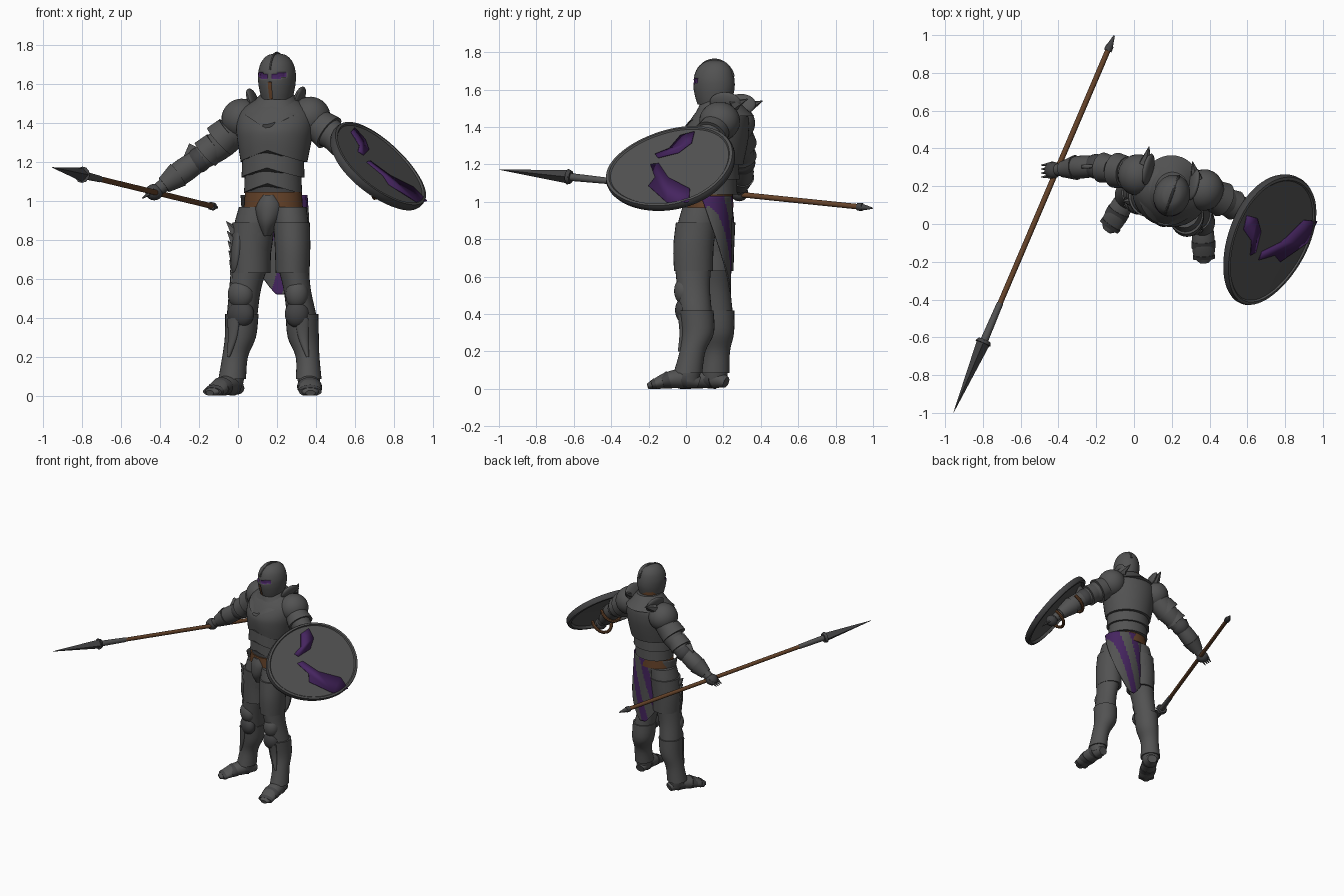
import bpy, bmesh, math
from mathutils import Vector, Matrix

cube = bpy.data.objects.get("Cube")
if cube:
    bpy.data.objects.remove(cube, do_unlink=True)


def material(name, r, g, b):
    m = bpy.data.materials.new(name)
    m.use_nodes = True
    m.diffuse_color = (r, g, b, 1)
    m.node_tree.nodes["Principled BSDF"].inputs["Base Color"].default_value = (r, g, b, 1)
    return m


STEEL = material("dark steel", .085, .085, .085)
DARK = material("blackened steel", .055, .055, .057)
PURPLE = material("purple cloth", .06, .018, .115)
LEATHER = material("brown leather", .13, .055, .022)


def finish(name, bm, *mats):
    bmesh.ops.recalc_face_normals(bm, faces=bm.faces)
    me = bpy.data.meshes.new(name)
    bm.to_mesh(me)
    bm.free()
    for m in mats:
        me.materials.append(m)
    ob = bpy.data.objects.new(name, me)
    bpy.context.collection.objects.link(ob)
    bpy.ops.object.select_all(action='DESELECT')
    ob.select_set(True)
    bpy.context.view_layer.objects.active = ob
    bpy.ops.object.shade_smooth_by_angle(angle=math.radians(40))
    return ob


def smooth_rings(rings, steps):
    """Catmull-Rom interpolation between rings (x, y, z, width, depth, peak)."""
    rings = [(*r, 0)[:6] for r in rings]
    out = []
    for i in range(len(rings) - 1):
        p = [rings[max(0, min(len(rings) - 1, i + k))] for k in (-1, 0, 1, 2)]
        for s in range(steps):
            t = s / steps
            out.append([b + .5 * t * (c - a + t * (2*a - 5*b + 4*c - d + t * (3*(b - c) + d - a)))
                        for a, b, c, d in zip(*p)])
    return out + [list(rings[-1])]


def loft(name, rings, mat, yaw=0, sweep=False, segs=28, steps=4, extra=()):
    """Elliptical sections: level and turned by yaw, or square to the path."""
    rings = smooth_rings(rings, steps)
    bm, rows = bmesh.new(), []
    for i, r in enumerate(rings):
        c = Vector(r[:3])
        u = Vector((math.cos(yaw), math.sin(yaw), 0))
        v = Vector((-u.y, u.x, 0))
        if sweep:
            t = Vector(rings[min(i + 1, len(rings) - 1)][:3]) - Vector(rings[max(i - 1, 0)][:3])
            u = t.cross(Vector((0, 0, 1))).normalized()
            v = u.cross(t).normalized()
        row = []
        for k in range(segs):
            a = math.tau * k / segs
            p = c + u * math.cos(a) * r[3] + v * math.sin(a) * r[4]
            if math.sin(a) < 0:
                p.z += r[5] * (1 - abs(math.cos(a)))
            p.z = max(p.z, 0)
            row.append(bm.verts.new(p))
        rows.append(row)
    for a, b in zip(rows, rows[1:]):
        for k in range(segs):
            j = (k + 1) % segs
            bm.faces.new((a[k], a[j], b[j], b[k]))
    bm.faces.new(rows[0])
    bm.faces.new(rows[-1])
    return finish(name, bm, mat, *extra)


def cone(name, p, q, r1, r2, mat, segs=12):
    p, q = Vector(p), Vector(q)
    bm = bmesh.new()
    m = Matrix.Translation((p + q) / 2) @ (q - p).to_track_quat('Z', 'Y').to_matrix().to_4x4()
    bmesh.ops.create_cone(bm, cap_ends=True, segments=segs, radius1=r1, radius2=r2,
                          depth=(q - p).length, matrix=m)
    return finish(name, bm, mat)


def ball(name, p, size, mat, turn=(0, 0, 0)):
    bm = bmesh.new()
    m = Matrix.LocRotScale(Vector(p), Matrix.Rotation(turn[2], 3, 'Z') @ Matrix.Rotation(turn[1], 3, 'Y')
                           @ Matrix.Rotation(turn[0], 3, 'X'), Vector(size))
    bmesh.ops.create_uvsphere(bm, u_segments=24, v_segments=14, radius=1, matrix=m)
    return finish(name, bm, mat)


def plate(name, points, mat, thick):
    bm = bmesh.new()
    bm.faces.new([bm.verts.new(p) for p in points])
    ob = finish(name, bm, mat)
    mod = ob.modifiers.new("thickness", 'SOLIDIFY')
    mod.thickness, mod.offset = thick, 0
    return ob


# Torso: body, breastplate, belly lames, collar, belt
YAW = -.22
loft("body", [(.19, .13, .86, .1, .09), (.19, .13, .93, .15, .115), (.18, .13, 1.05, .135, .11),
              (.185, .15, 1.2, .15, .13), (.19, .17, 1.4, .17, .14), (.2, .18, 1.5, .09, .08)], DARK, YAW)
loft("breastplate", [(.185, .15, 1.2, .172, .155, .06), (.187, .155, 1.29, .188, .17, .045),
                     (.19, .165, 1.38, .2, .172), (.195, .185, 1.46, .185, .145),
                     (.2, .19, 1.52, .11, .1)], STEEL, YAW, segs=40)
for i, (z, w) in enumerate([(1.12, .163), (1.04, .15)]):
    loft(f"belly_lame_{i}", [(.18, .142, z, w, w * .88, .05), (.18, .142, z + .13, w - .006, w * .84, .05)],
         STEEL, YAW, segs=40)
loft("collar", [(.19, .178, 1.46, .165, .187, -.09), (.195, .18, 1.5, .125, .14, -.06),
                (.2, .18, 1.545, .088, .095)], STEEL, YAW, segs=40)
loft("neck", [(.2, .17, 1.46, .075, .075), (.2, .17, 1.57, .075, .08)], LEATHER)
loft("belt", [(.182, .13, .97, .152, .122), (.182, .13, 1.045, .147, .12)], LEATHER, YAW)
loft("groin_plate", [(.15, .075, .82, .015, .04), (.16, .07, .89, .055, .08),
                     (.165, .07, .97, .075, .085), (.17, .08, 1.03, .05, .08)], STEEL, YAW)

# Helmet with sunken eye and mouth openings
HEAD = -.35
helmet = loft("helmet", [(.2, .15, 1.52, .076, .09), (.2, .15, 1.56, .086, .102), (.2, .15, 1.61, .094, .112),
                         (.2, .15, 1.66, .094, .11), (.2, .152, 1.71, .08, .094), (.2, .155, 1.745, .05, .06),
                         (.2, .155, 1.757, .012, .02)], STEEL, HEAD, segs=60, steps=6, extra=(PURPLE, LEATHER))
bm = bmesh.new()
bm.from_mesh(helmet.data)
holes = []
for f in bm.faces:
    c = f.calc_center_median() - Vector((.2, .15, 0))
    a = abs(math.degrees(math.atan2(c.x, -c.y) - HEAD))
    if 7 < a < 48 and 1.622 + a * .0003 < c.z < 1.65 + a * .0003:
        f.material_index = 1
        holes.append(f)
    elif a < 7 and c.z < 1.61 and len(f.verts) == 4:
        f.material_index = 2
        holes.append(f)
bmesh.ops.inset_region(bm, faces=holes, thickness=.002, depth=-.009)
bm.to_mesh(helmet.data)
bm.free()
front = Vector((math.sin(HEAD), -math.cos(HEAD), 0))
top = Vector((.2, .152, 1.64))
crest = [top + front * math.cos(a) * .112 + Vector((0, 0, math.sin(a) * .118))
         for a in [math.radians(d) for d in range(15, 170, 15)]]
loft("helmet_crest", [(*p, .007, .008) for p in crest], STEEL, sweep=True, segs=8, steps=2)

# Arms: upper arm, elbow guard, forearm, gauntlet, shoulder guard
arms = {
    "right": [(.03, .26, 1.42), (-.08, .288, 1.3), (-.2, .305, 1.21), (-.3, .3, 1.14), (-.375, .29, 1.085), (-.43, .285, 1.045)],
    "left": [(.36, .18, 1.43), (.46, .13, 1.355), (.56, .085, 1.28), (.64, .045, 1.205), (.72, .005, 1.12), (.78, -.03, 1.05)]}
for side, pts in arms.items():
    s = -1 if side == "right" else 1
    sh, mid, el, fo, wr, hand = [Vector(p) for p in pts]
    loft(side + "_upper_arm", [(*sh, .085, .085), (*mid, .077, .08), (*el, .055, .058)], STEEL, sweep=True)
    loft(side + "_forearm", [(*el, .055, .058), (*fo, .06, .063), (*wr, .036, .038), (*hand, .03, .03)], STEEL, sweep=True)
    for i, t in enumerate((.3, .62)):
        a, b = sh.lerp(el, t), sh.lerp(el, t + .24)
        r = .094 - .014 * i
        loft(f"{side}_arm_lame_{i}", [(*a, r - .01, r - .01), (*b, r, r)], STEEL, sweep=True)
    loft(side + "_cuff", [(*fo.lerp(wr, .1), .066, .068), (*wr.lerp(hand, .1), .042, .044)], STEEL, sweep=True)
    ball(side + "_elbow_guard", el, (.064, .066, .066), DARK)
    ball(side + "_shoulder_guard", sh + Vector((s * .01, 0, 0)), (.105, .11, .105), STEEL, (0, s * .5, YAW))
    ball(side + "_neck_guard", sh + Vector((-s * .045, .03, .1)), (.022, .085, .06), STEEL, (0, s * .35, YAW))
    cone(side + "_shoulder_spike", sh + Vector((-s * .03, .06, .08)), sh + Vector((-s * .05, .15, .12)), .035, .002, STEEL, 6)
    up = Vector((s * .5, 0, .85))
    plate(side + "_elbow_fin", [el - (fo - el) * .3 + up * .04, el + up * .1, fo + up * .02, el + up * .02], STEEL, .02)
    ball(side + "_fist", hand, (.045, .045, .042), DARK)
    for k in range(4):
        off = Vector((0, .032 - .021 * k, .012))
        cone(f"{side}_knuckle_{k}", hand + off, hand + off + (hand - wr).normalized() * .075, .016, .003, STEEL, 6)

# Spear
tip, tail = Vector((-.955, -.997, 1.172)), Vector((-.105, .997, .966))
along = lambda t: tip.lerp(tail, t)
cone("spear_head", along(.19), tip, .037, .001, DARK, 4)
cone("spear_ring", along(.183), along(.192), .042, .034, DARK)
cone("spear_socket", along(.19), along(.29), .021, .017, STEEL)
cone("spear_shaft", along(.28), along(.97), .0145, .0145, LEATHER)
cone("spear_butt_ring", along(.96), along(.973), .021, .021, DARK)
cone("spear_butt", along(.97), tail, .019, .004, DARK)

# Shield: egg-shaped dish turned to face out, forward and up
centre, n = Vector((.712, -.085, 1.178)), Vector((.657, -.33, .677)).normalized()
long_axis = Vector((.387, .92, .074))
long_axis = (long_axis - n * long_axis.dot(n)).normalized()
short_axis = n.cross(long_axis)
bm, rows = bmesh.new(), []
for scale, h in [(.02, -.002), (.9, -.006), (.93, -.026), (.985, -.024), (1, -.01), (1, .006),
                 (.985, .018), (.94, .02), (.92, .012), (.02, .014)]:
    row = []
    for k in range(64):
        a = math.tau * k / 64
        egg = .292 * math.sin(a) * (1 + .1 * math.cos(a))
        row.append(bm.verts.new(centre + (long_axis * .367 * math.cos(a) + short_axis * egg) * scale + n * h))
    rows.append(row)
for a, b in zip(rows, rows[1:]):
    for k in range(64):
        f = bm.faces.new((a[k], a[(k + 1) % 64], b[(k + 1) % 64], b[k]))
        f.material_index = int(a in rows[2:6])
bm.faces.new(rows[0])
bm.faces.new(rows[-1])
finish("shield", bm, STEEL, DARK)
marks = {
    "upper": [(.045, 1.375), (-.03, 1.355), (-.09, 1.285), (-.165, 1.255), (-.15, 1.235), (-.04, 1.262), (.03, 1.315)],
    "lower": [(-.19, 1.2), (-.145, 1.205), (-.095, 1.13), (.02, 1.07), (.015, 1.0), (-.1, .995), (-.2, 1.085), (-.165, 1.13)]}
face = centre + n * .0155
for key, outline in marks.items():
    plate(key + "_shield_mark",
          [(face.x - (n.y * (y - face.y) + n.z * (z - face.z)) / n.x, y, z) for y, z in outline], PURPLE, .006)
for i, p in enumerate([(.63, .055, 1.225), (.76, -.015, 1.075)]):
    p = Vector(p)
    loop = [p + long_axis * math.cos(a) * .075 - n * math.sin(a) * .085
            for a in [math.pi * k / 8 - .25 for k in range(11)]]
    loft(f"shield_strap_{i}", [(*q, .012, .012) for q in loop], LEATHER, sweep=True, segs=8, steps=1)

# Legs: thigh, shin, knee guard, greave, boot
legs = {
    "right": ([(.1, .15, .97, .095, .1), (.08, .15, .85, .105, .11), (.065, .15, .7, .098, .1), (.037, .15, .55, .082, .088),
               (.02, .165, .4, .078, .085), (.012, .17, .3, .073, .08), (-.015, .165, .2, .06, .064), (-.03, .155, .1, .064, .07), (-.03, .155, .04, .05, .06)],
              [(.0, .215, .035, .035, .03), (-.03, .15, .055, .053, .052), (-.08, .07, .048, .058, .045), (-.12, .0, .026, .055, .028), (-.145, -.035, .014, .025, .014)]),
    "left": ([(.265, .08, .97, .085, .1), (.275, .055, .85, .09, .105), (.28, .04, .7, .083, .1), (.303, .04, .55, .07, .088),
              (.328, .055, .4, .076, .084), (.335, .063, .3, .073, .08), (.357, .035, .2, .055, .063), (.363, .01, .1, .059, .07), (.363, .01, .04, .05, .06)],
             [(.36, .07, .035, .035, .03), (.363, .0, .055, .053, .052), (.367, -.09, .048, .06, .045), (.37, -.165, .026, .055, .028), (.372, -.205, .014, .025, .014)])}
for side, (leg, foot) in legs.items():
    yaw = -.5 if side == "right" else 0
    loft(side + "_leg", leg, STEEL)
    loft(side + "_boot", foot, STEEL, sweep=True)
    for i in (1, 2, 3):
        x, y, z, w, h = foot[i]
        loft(f"{side}_boot_lame_{i}", [(x, y, z, w + .004, h + .004),
                                       (*Vector((x, y, z)).lerp(Vector(foot[i + 1][:3]), .5), w + .003, h * .8)],
             DARK, sweep=True)
    grow = lambda r, k, dz=0: (r[0], r[1], r[2] + dz, r[3] + k, r[4] + k)
    loft(side + "_thigh_plate", [grow(leg[2], .004, -.07), grow(leg[2], .008, .06), grow(leg[1], .004, .04)], STEEL)
    loft(side + "_greave", [grow(leg[7], .007, -.015), grow(leg[6], .006), grow(leg[5], .007), grow(leg[4], .008, .02)], STEEL)
    x, y, z, w, d = leg[3]
    fwd = Vector((math.sin(yaw), -math.cos(yaw), 0))
    knee = Vector((x, y, z - .03)) + fwd * d * .55
    ball(side + "_knee_guard", knee, (w * .85, .055, .075), STEEL, (.1, 0, yaw))
    ball(side + "_knee_lower_plate", knee + Vector((0, 0, -.1)), (w * .9, .05, .07), DARK, (0, 0, yaw))
    shin = [Vector(leg[i][:3]) + fwd * (leg[i][4] + .004) for i in (4, 5, 6)]
    loft(side + "_shin_ridge", [(*shin[0], .035, .012), (*shin[1], .026, .014), (*shin[2], .008, .012)], STEEL, yaw)

# Spiked hip guard on the right thigh
ball("hip_guard", (.0, .13, .76), (.035, .075, .15), STEEL, (0, .12, 0))
for i in range(6):
    z = .84 - .05 * i
    cone(f"hip_spike_{i}", (-.015, .12, z), (-.06 + .004 * i, .12, z + .055), .03, .002, STEEL, 5)

# Back cloth: wraps the hips, tapers to a point, with slanting stripes
bm, N = bmesh.new(), 48
grid = []
for j in range(N + 1):
    v = j / N
    spread = math.radians(105) * (1 - v * .97) ** .75
    row = []
    for i in range(N + 1):
        a = spread * (i / N * 2 - 1)
        row.append(bm.verts.new((.185 + .035 * v + .172 * math.sin(a), .115 + (.135 - .01 * v) * math.cos(a), 1.03 - .51 * v)))
    grid.append(row)
for a, b in zip(grid, grid[1:]):
    for i in range(N):
        f = bm.faces.new((a[i], a[i + 1], b[i + 1], b[i]))
        c = f.calc_center_median()
        q = c.x - .3 * (c.z - .52)
        f.material_index = int(.165 < q < .225 or .035 < q < .095)
cloth = finish("back_cloth", bm, STEEL, PURPLE)
cloth.modifiers.new("thickness", 'SOLIDIFY').thickness = .008
